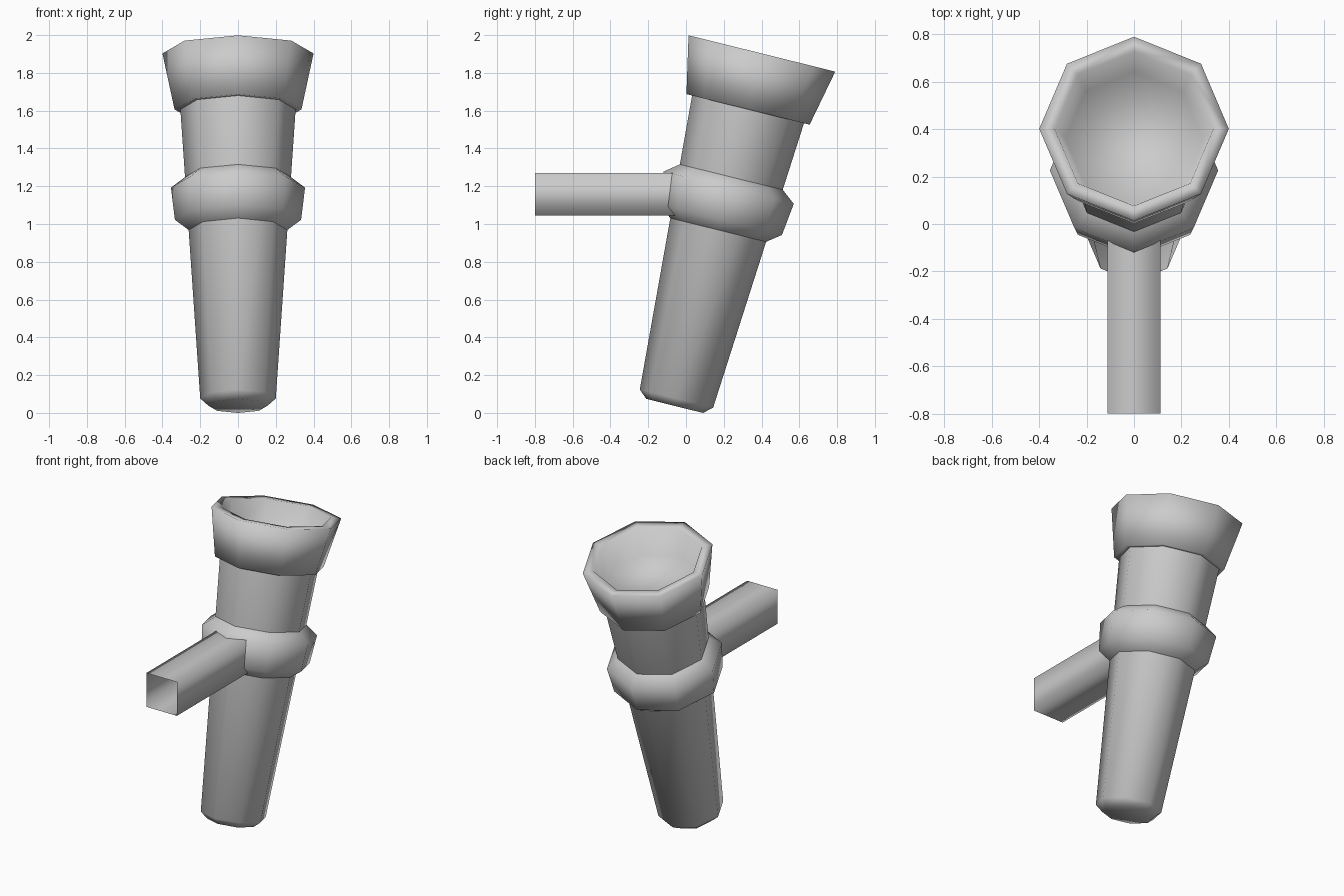
import bpy, bmesh, math

if "Cube" in bpy.data.objects:
    bpy.data.objects.remove(bpy.data.objects["Cube"])

TILT = math.radians(-13.9)
BASE = (0, -0.06, 0.037)


def finish(name, bm):
    bmesh.ops.recalc_face_normals(bm, faces=bm.faces)
    me = bpy.data.meshes.new(name)
    bm.to_mesh(me)
    bm.free()
    me.shade_smooth()
    ob = bpy.data.objects.new(name, me)
    bpy.context.collection.objects.link(ob)
    return ob


def lathe(name, profile, cap_start=False, cap_end=False, sides=8):
    """Eight-sided turned part from (radius, height) pairs, on the tilted axis."""
    bm = bmesh.new()
    rings = []
    for r, h in profile:
        angles = [math.tau * k / sides for k in range(sides)]
        rings.append([bm.verts.new((r * math.cos(a), r * math.sin(a), h)) for a in angles])
    for lo, hi in zip(rings, rings[1:]):
        for k in range(sides):
            n = (k + 1) % sides
            bm.faces.new((lo[k], lo[n], hi[n], hi[k]))
    if cap_start:
        bm.faces.new(rings[0])
    if cap_end:
        bm.faces.new(rings[-1])
    ob = finish(name, bm)
    ob.location = BASE
    ob.rotation_euler.x = TILT
    return ob


# Tapered handle with a bevelled foot
lathe("handle", [(0.155, 0), (0.20, 0.04), (0.306, 1.63)], cap_start=True)

# Collar round the handle
lathe("collar", [(0.258, 0.957), (0.334, 1.015), (0.355, 1.19), (0.278, 1.25)])

# Flared cup with a sunken floor
lathe("cup", [(0.30, 1.617), (0.336, 1.617), (0.40, 1.922), (0.335, 1.922), (0.29, 1.75)],
      cap_end=True)

# Open square wall bracket
bm = bmesh.new()
ends = [[bm.verts.new((x * 0.112, y, 1.157 + z * 0.112))
         for x, z in ((-1, -1), (1, -1), (1, 1), (-1, 1))] for y in (-0.8, 0.0)]
for k in range(4):
    n = (k + 1) % 4
    bm.faces.new((ends[0][k], ends[0][n], ends[1][n], ends[1][k]))
finish("wall_bracket", bm)
